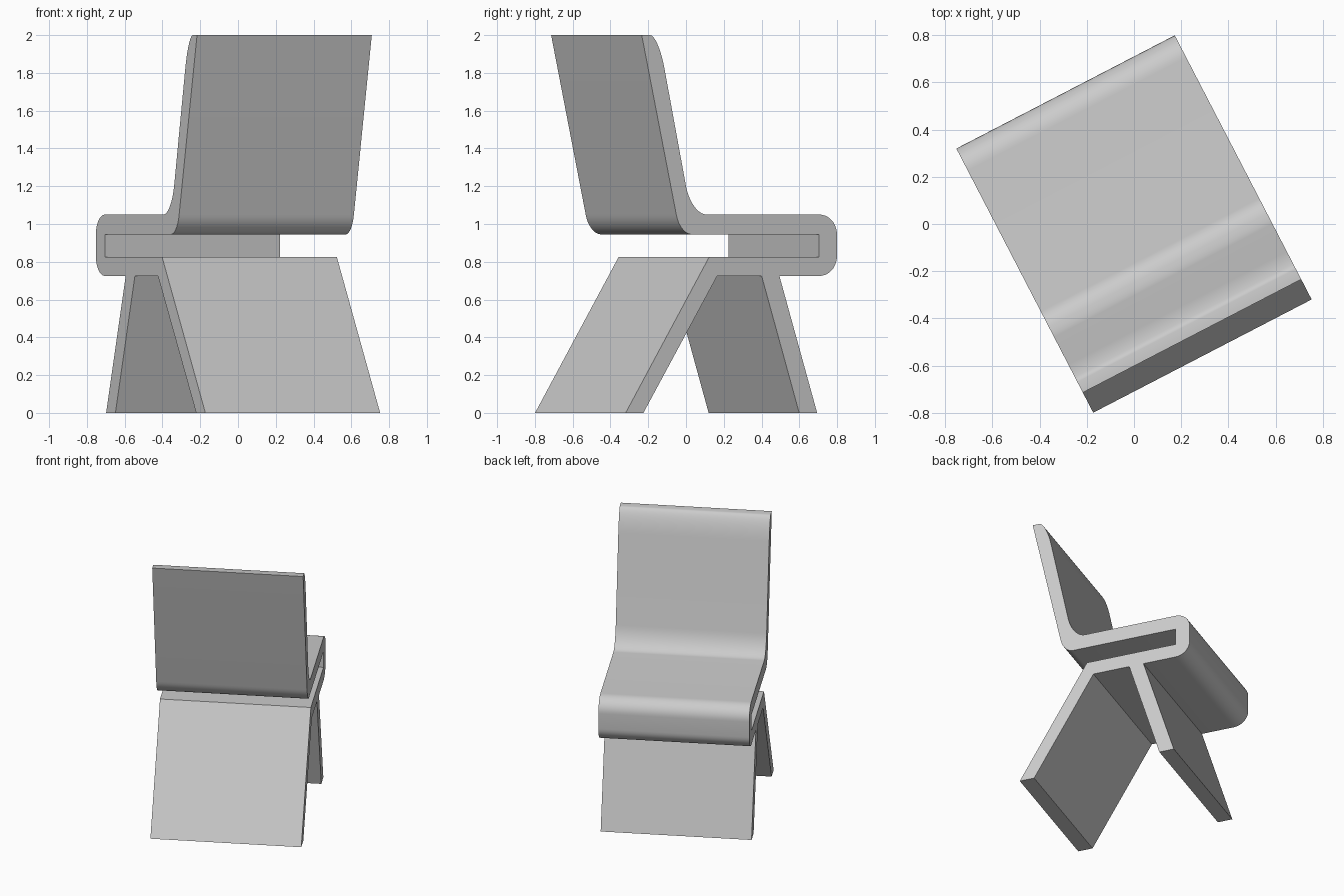
import bpy, bmesh, math
from mathutils import Vector

if "Cube" in bpy.data.objects:
    bpy.data.objects.remove(bpy.data.objects["Cube"])

HALF_WIDTH = 0.521
TURN = math.radians(27.4)


def fillet(start, corner, end, n=10):
    """Rounded corner as a cubic arc between two tangent points."""
    a, c, b = Vector(start), Vector(corner), Vector(end)
    p, q = a.lerp(c, 0.56), b.lerp(c, 0.56)
    pts = []
    for i in range(n + 1):
        t = i / n
        u = 1 - t
        pts.append(a * u**3 + p * 3 * u * u * t + q * 3 * u * t * t + b * t**3)
    return pts


def extrude_profile(name, outline, half):
    bm = bmesh.new()
    face = bm.faces.new([bm.verts.new((-half, p[0], p[1])) for p in outline])
    res = bmesh.ops.extrude_face_region(bm, geom=[face])
    moved = [v for v in res["geom"] if isinstance(v, bmesh.types.BMVert)]
    bmesh.ops.translate(bm, verts=moved, vec=(2 * half, 0, 0))
    bmesh.ops.recalc_face_normals(bm, faces=bm.faces)
    mesh = bpy.data.meshes.new(name)
    bm.to_mesh(mesh)
    bm.free()
    obj = bpy.data.objects.new(name, mesh)
    bpy.context.collection.objects.link(obj)
    return obj


# Side outline of the one-piece folded chair, (depth, height)
outline = []
# backrest: rear face, rounded top, inner bend to the seat
outline += fillet((-0.236, 0.945), (-0.308, 0.945), (-0.328, 1.05))
outline += [(-0.534, 2.0)]
outline += fillet((-0.484, 2.0), (-0.436, 2.0), (-0.400, 1.83))
outline += fillet((-0.27, 1.20), (-0.238, 1.05), (-0.148, 1.05))
# seat: rounded front edge, folding under
outline += fillet((0.524, 1.05), (0.63, 1.05), (0.63, 0.945))
outline += fillet((0.63, 0.83), (0.63, 0.725), (0.524, 0.725))
# front leg
outline += [(0.287, 0.725), (0.512, 0.0), (0.405, 0.0), (0.181, 0.725)]
# rear leg
outline += [(-0.084, 0.725), (-0.524, 0.0), (-0.63, 0.0), (-0.132, 0.825)]
# slot between the seat and the lower shelf
outline += [(0.524, 0.825), (0.524, 0.945)]

chair = extrude_profile("folded_chair", outline, HALF_WIDTH)
chair.rotation_euler.z = TURN
# the seat faces the back of the frame, turned to one side
bpy.context.view_layer.objects.active = chair
chair.select_set(True)
bpy.ops.object.shade_smooth_by_angle(angle=math.radians(25))
